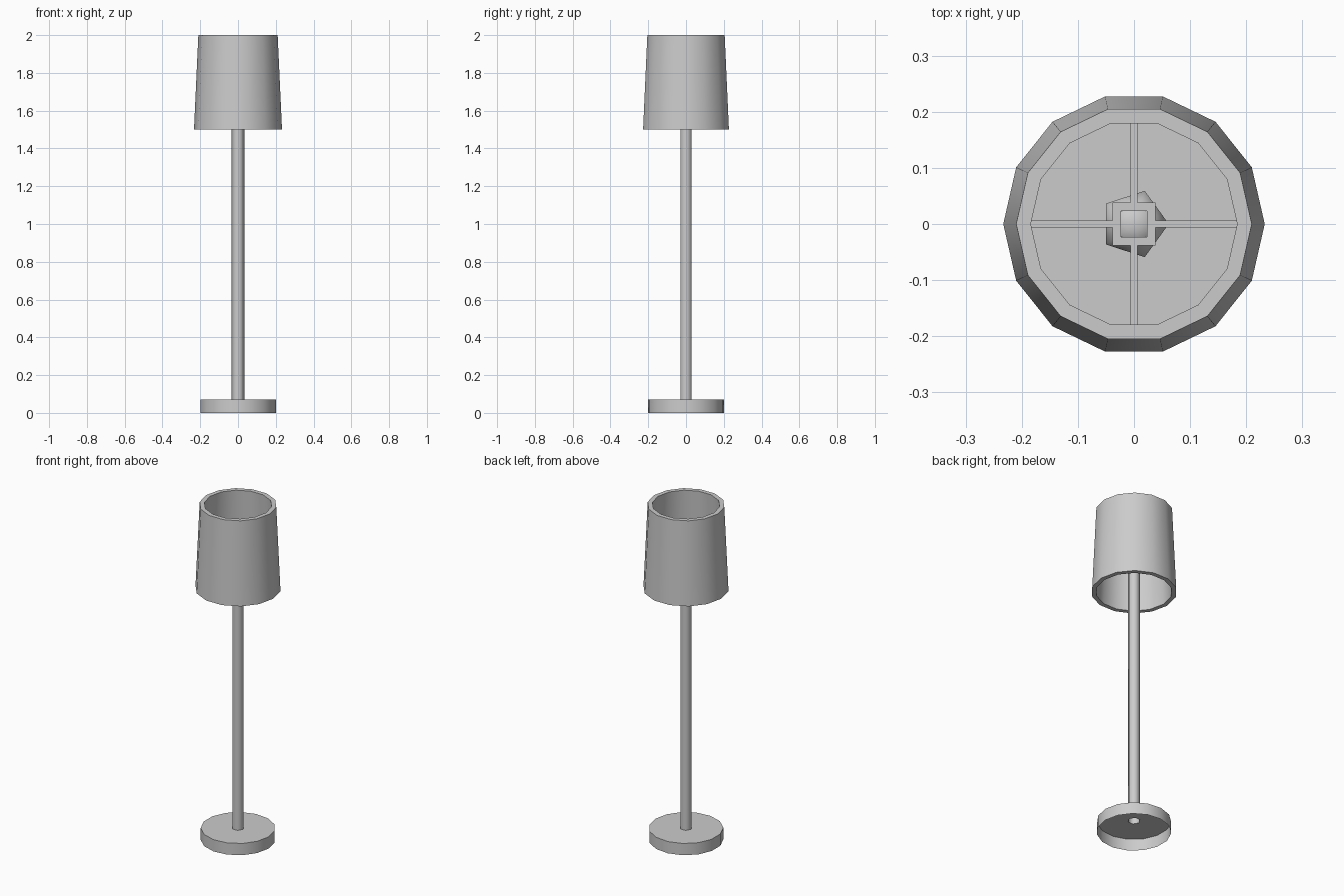
import bpy, bmesh
from math import cos, sin, pi, radians

if "Cube" in bpy.data.objects:
    bpy.data.objects.remove(bpy.data.objects["Cube"])


def make_object(name, bm, angle):
    bmesh.ops.recalc_face_normals(bm, faces=bm.faces)
    mesh = bpy.data.meshes.new(name)
    bm.to_mesh(mesh)
    bm.free()
    ob = bpy.data.objects.new(name, mesh)
    bpy.context.collection.objects.link(ob)
    if angle:
        bpy.ops.object.select_all(action='DESELECT')
        ob.select_set(True)
        bpy.context.view_layer.objects.active = ob
        bpy.ops.object.shade_smooth_by_angle(angle=radians(angle))
    return ob


def ring(bm, r, z, n, phase=0.0):
    return [bm.verts.new((r * cos(2 * pi * i / n + phase),
                          r * sin(2 * pi * i / n + phase), z)) for i in range(n)]


def skin(bm, a, b):
    n = len(a)
    for i in range(n):
        bm.faces.new((a[i], a[(i + 1) % n], b[(i + 1) % n], b[i]))


def lathe(name, profile, n, angle, closed=False, cap_top=False):
    """Spin (radius, z) pairs into an n-sided surface."""
    bm = bmesh.new()
    rings = [ring(bm, r, z, n) for r, z in profile]
    for a, b in zip(rings, rings[1:]):
        skin(bm, a, b)
    if closed:
        skin(bm, rings[-1], rings[0])
    if cap_top:
        bm.faces.new(rings[-1])
    return make_object(name, bm, angle)


def loop_edges(bm, vs):
    return [bm.edges.get((vs[i], vs[(i + 1) % len(vs)])) or
            bm.edges.new((vs[i], vs[(i + 1) % len(vs)])) for i in range(len(vs))]


# Base: open-bottomed drum whose top has a hole for the hollow pole
bm = bmesh.new()
low, high = ring(bm, 0.202, 0, 15), ring(bm, 0.202, 0.07, 15)
skin(bm, low, high)
hole = ring(bm, 0.034, 0.07, 6)
bmesh.ops.triangle_fill(bm, use_beauty=True,
                        edges=loop_edges(bm, high) + loop_edges(bm, hole))
make_object("base", bm, 40)

# Pole: hollow six-sided tube
lathe("pole", [(0.034, 0.07), (0.034, 1.64)], 6, 80)

# Bulb: five-sided, tapering at both ends
lathe("bulb", [(0.03, 1.62), (0.062, 1.67), (0.062, 1.71), (0.04, 1.745),
               (0.015, 1.755)], 5, 80, cap_top=True)

# Shade: tapered thick-walled tube
lathe("shade", [(0.233, 1.5), (0.21, 2.0), (0.184, 2.0), (0.207, 1.5)],
      14, 40, closed=True)

# Square collar around the bulb tip
bm = bmesh.new()
k, zb, zt = 2 ** 0.5, 1.745, 1.757
rings = [ring(bm, r * k, z, 4, pi / 4) for r, z in
         ((0.038, zb), (0.038, zt), (0.023, zt), (0.023, zb))]
for i in range(4):
    skin(bm, rings[i], rings[(i + 1) % 4])
make_object("shade_collar", bm, 0)

# Four spokes from the collar to the shade wall
for i in range(4):
    bm = bmesh.new()
    bmesh.ops.create_cube(bm, size=1)
    bmesh.ops.scale(bm, vec=(0.162, 0.012, zt - zb), verts=bm.verts)
    bmesh.ops.translate(bm, vec=(0.117, 0, (zt + zb) / 2), verts=bm.verts)
    spoke = make_object(f"spoke_{i + 1}", bm, 0)
    spoke.rotation_euler.z = i * pi / 2
